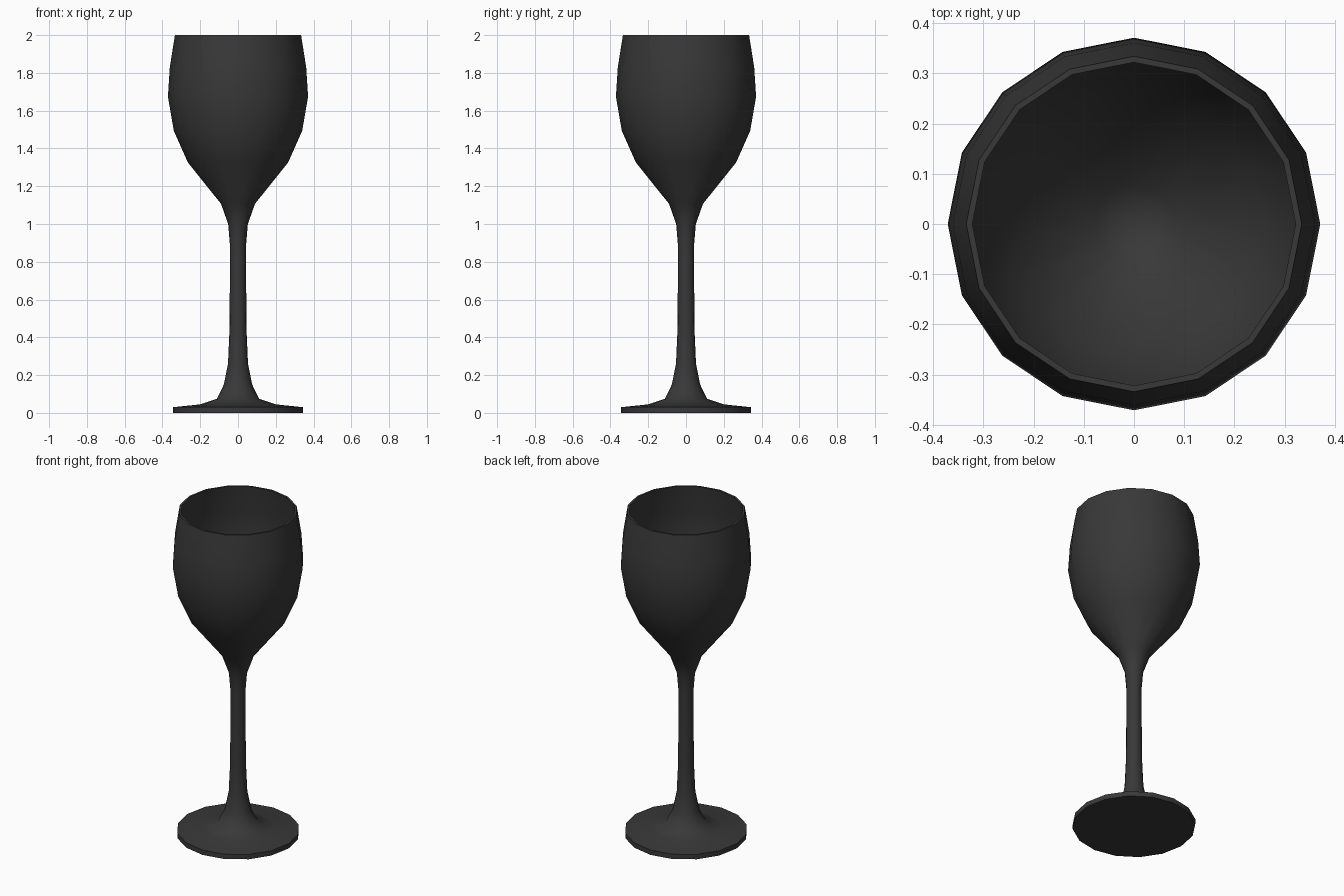
import bpy, bmesh, math

if "Cube" in bpy.data.objects:
    bpy.data.objects.remove(bpy.data.objects["Cube"])

SIDES = 16

# Half-profiles as (radius, height)
foot_and_stem = [(0, 0), (0.345, 0), (0.345, 0.03), (0.2, 0.045), (0.112, 0.075),
                 (0.075, 0.15), (0.053, 0.26), (0.045, 0.44), (0.042, 0.88), (0.052, 1.0)]
bowl_outside = [(0.09, 1.107), (0.265, 1.325), (0.34, 1.494), (0.371, 1.675),
                (0.361, 1.83), (0.334, 2.0)]
bowl_inside = [(0.322, 2.0), (0.349, 1.83), (0.359, 1.675), (0.328, 1.498),
               (0.255, 1.335), (0.08, 1.125), (0, 1.1)]


def lathe(name, profile):
    """Spin a half-profile around z into a closed mesh."""
    bm = bmesh.new()
    verts = [bm.verts.new((r, 0, z)) for r, z in profile]
    edges = [bm.edges.new(pair) for pair in zip(verts, verts[1:])]
    bmesh.ops.spin(bm, geom=verts + edges, cent=(0, 0, 0), axis=(0, 0, 1),
                   angle=math.tau, steps=SIDES, use_merge=False)
    bmesh.ops.remove_doubles(bm, verts=bm.verts, dist=0.0005)
    bmesh.ops.recalc_face_normals(bm, faces=bm.faces)
    mesh = bpy.data.meshes.new(name)
    bm.to_mesh(mesh)
    bm.free()
    obj = bpy.data.objects.new(name, mesh)
    bpy.context.collection.objects.link(obj)
    return obj


# Goblet: foot, stem and hollow bowl in one turned piece
glass = lathe("wine_glass", foot_and_stem + bowl_outside + bowl_inside)

# Dark glass colour
dark = bpy.data.materials.new("dark_glass")
dark.diffuse_color = (0.04, 0.04, 0.04, 1)
dark.use_nodes = True
dark.node_tree.nodes["Principled BSDF"].inputs["Base Color"].default_value = dark.diffuse_color
glass.data.materials.append(dark)

# Smooth sides, crisp rim and foot edge
bpy.context.view_layer.objects.active = glass
glass.select_set(True)
bpy.ops.object.shade_smooth_by_angle(angle=math.radians(50))
